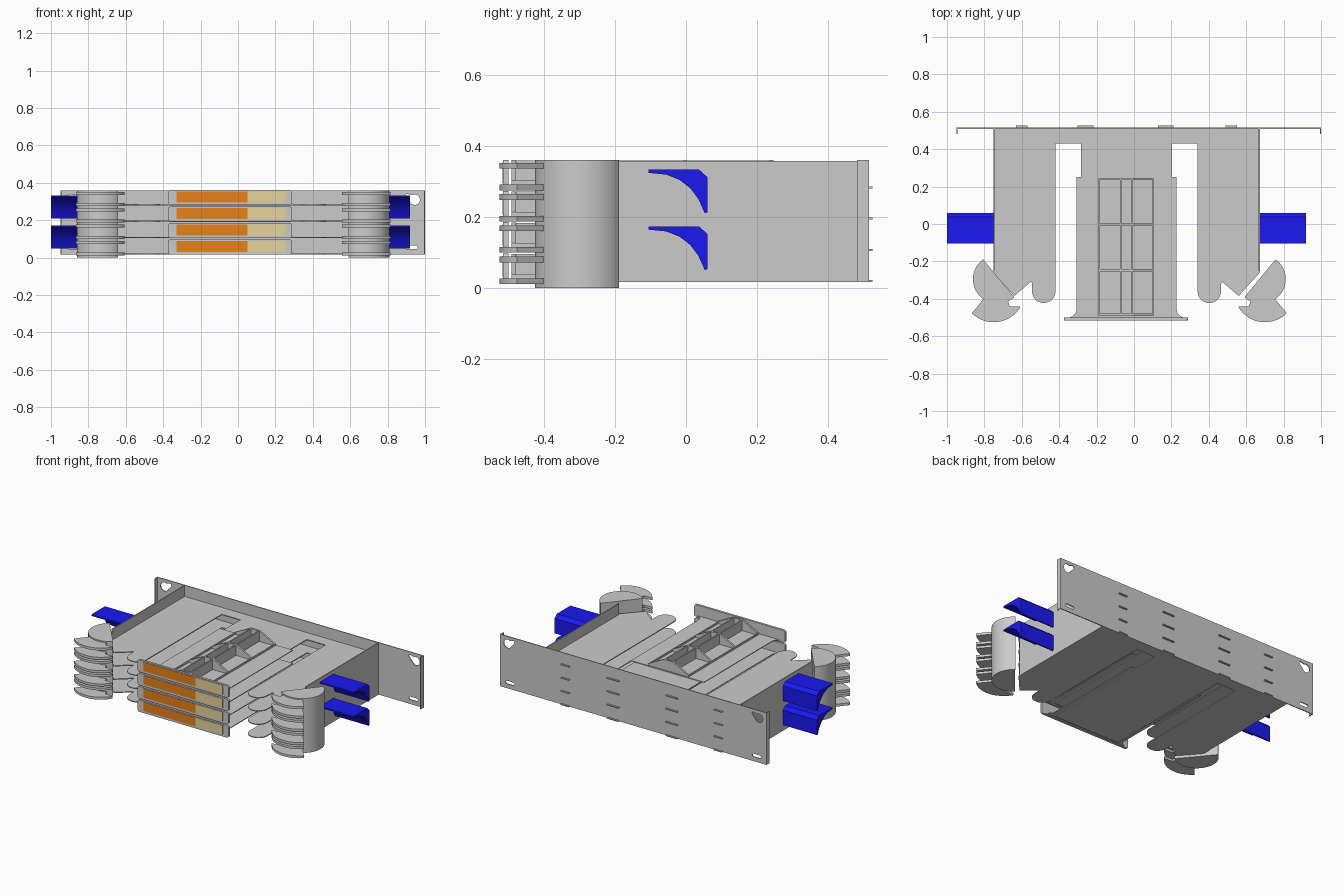
import bpy, bmesh
from math import sin, cos, radians

if "Cube" in bpy.data.objects:
    bpy.data.objects.remove(bpy.data.objects["Cube"])

CX = -0.04       # mirror line of the enclosure
CH = -0.025      # mirror line of the cable guides
PITCH = 0.088
LEVELS = [0.016 + PITCH * i for i in range(4)]
T = 0.006        # sheet thickness


def material(name, rgb):
    m = bpy.data.materials.new(name)
    m.diffuse_color = (*rgb, 1)
    m.use_nodes = True
    m.node_tree.nodes["Principled BSDF"].inputs["Base Color"].default_value = m.diffuse_color
    return m


BLUE = material("blue_plastic", (0.01, 0.01, 0.9))
ORANGE = material("orange_label", (0.8, 0.22, 0.01))
CREAM = material("cream_label", (0.8, 0.66, 0.32))


def arc(x, y, r, a0, a1, n=16):
    return [(x + r * cos(radians(a0 + (a1 - a0) * i / n)),
             y + r * sin(radians(a0 + (a1 - a0) * i / n))) for i in range(n + 1)]


def prism(name, pts, spans, axis='z', mat=None, smooth=False):
    """Extrude a 2D outline along an axis, once per (start, end) span."""
    put = {'z': lambda p, q, t: (p, q, t), 'y': lambda p, q, t: (p, t, q),
           'x': lambda p, q, t: (t, p, q)}[axis]
    bm = bmesh.new()
    for a, b in spans:
        lo = [bm.verts.new(put(p, q, a)) for p, q in pts]
        hi = [bm.verts.new(put(p, q, b)) for p, q in pts]
        bm.faces.new(lo)
        bm.faces.new(hi)
        for i in range(len(pts)):
            j = (i + 1) % len(pts)
            bm.faces.new((lo[i], lo[j], hi[j], hi[i]))
    bmesh.ops.recalc_face_normals(bm, faces=bm.faces)
    me = bpy.data.meshes.new(name)
    bm.to_mesh(me)
    bm.free()
    ob = bpy.data.objects.new(name, me)
    bpy.context.collection.objects.link(ob)
    if mat:
        me.materials.append(mat)
    if smooth:
        bpy.ops.object.select_all(action='DESELECT')
        bpy.context.view_layer.objects.active = ob
        ob.select_set(True)
        bpy.ops.object.shade_smooth_by_angle(angle=radians(35))
    return ob


def rect(x0, x1, y0, y1):
    return [(x0, y0), (x1, y0), (x1, y1), (x0, y1)]


def rounded(x0, x1, y0, y1, r, n=4):
    return (arc(x0 + r, y0 + r, r, 180, 270, n) + arc(x1 - r, y0 + r, r, 270, 360, n)
            + arc(x1 - r, y1 - r, r, 0, 90, n) + arc(x0 + r, y1 - r, r, 90, 180, n))


def side(pts, s, c=CX):
    return [(c + s * u, y) for u, y in pts]


def symmetric(half):
    """Close a half outline given from the centre line outwards and round."""
    return side(half, 1) + side(half[::-1], -1)


# Back mounting panel with bent end lips and mounting holes
panel = prism("back_panel", rect(-0.95, 1.0, 0.016, 0.36), [(0.509, 0.515)], 'y')
prism("panel_end_lips", rect(0.482, 0.509, 0.016, 0.36), [(-0.95, -0.944), (0.994, 1.0)], 'x')
keyhole = arc(0, 0, 0.028, -155, 120, 20) + [(-0.045, 0.032), (-0.052, 0.02), (-0.045, 0.01)]
slot = rounded(-0.05, 0.015, -0.01, 0.01, 0.0099)
for s, x in ((-1, -0.895), (1, 0.945)):
    for label, shape, z in (("keyhole", keyhole, 0.31), ("slot", slot, 0.055)):
        cut = prism(label + "_cutter", [(x + s * u, z + v) for u, v in shape], [(0.49, 0.53)], 'y')
        cut.hide_render = True
        cut.hide_set(True)
        cut.display_type = 'WIRE'
        mod = panel.modifiers.new(label, 'BOOLEAN')
        mod.object = cut
        mod.operation = 'DIFFERENCE'
        mod.solver = 'EXACT'

# Stacked trays with two slots and rounded prongs
tray = ([(0.2425, -0.485), (0.2425, 0.43), (0.38, 0.43)]
        + arc(0.4425, -0.36, 0.0625, 180, 360, 14)
        + [(0.507, -0.305), (0.6, -0.385), (0.7125, -0.26), (0.7125, 0.51)])
prism("trays", symmetric(tray), [(z, z + T) for z in LEVELS])

# Tray tabs poking through the back panel
for i, (x, w) in enumerate(((-0.6, 0.06), (-0.26, 0.085), (0.17, 0.085), (0.52, 0.06))):
    prism(f"tray_tabs_{i}", rect(x - w / 2, x + w / 2, 0.51, 0.526), [(z, z + T) for z in LEVELS])

# Sliding cassettes: floor, front flange, labels
floor = [(0.2675, 0.25)] + arc(0.3125, -0.455, 0.045, 180, 270, 6) + [(0.3325, -0.5)]
prism("cassette_floors", symmetric(floor), [(z + T, z + T + 0.005) for z in LEVELS])
for i, z in enumerate(LEVELS):
    prism(f"cassette_flange_{i}", rounded(-0.375, 0.29, z + 0.001, z + 0.081, 0.014),
          [(-0.515, -0.5)], 'y')
    prism(f"orange_label_{i}", rect(-0.33, 0.05, z + 0.015, z + 0.074), [(-0.517, -0.51)], 'y', ORANGE)
    prism(f"cream_label_{i}", rect(0.05, 0.25, z + 0.015, z + 0.074), [(-0.517, -0.51)], 'y', CREAM)

    # Sloped ribs and long rails of the connector rack
    b, t = z + T + 0.004, z + 0.08
    prism(f"rack_ribs_{i}", [(-0.19, b), (0.105, b), (0.105, b + 0.012), (-0.008, t), (-0.075, t), (-0.19, b + 0.012)],
          [(y - 0.006, y + 0.006) for y in (-0.485, -0.247, -0.003, 0.24)], 'y')
    prism(f"rack_rails_{i}", rect(-0.485, 0.24, b, t - 0.001),
          [(-0.075, -0.067), (-0.016, -0.008)], 'x')
    prism(f"rack_edges_{i}", rect(-0.485, 0.24, b, b + 0.012), [(-0.19, -0.183), (0.098, 0.105)], 'x')

# Left and right parts
hub = arc(0.705, -0.295, 0.131, 54, -133, 32)
fin = arc(0.725, -0.36, 0.165, -45, -150, 20) + [(0.64, -0.44), (0.655, -0.39), (0.77, -0.39)]
handle = [(-0.105, 0.333), (0.037, 0.333), (0.06, 0.312), (0.06, 0.213), (0.053, 0.21)]
handle += [(0.035, 0.25), (0.012, 0.281), (-0.018, 0.304), (-0.055, 0.319), (-0.105, 0.324)]
fin_z = [z + d for z in LEVELS for d in (-0.005, 0.056)]
for s, label in ((-1, "left"), (1, "right")):
    prism(label + "_side_wall", side(rect(0.7065, 0.7125, -0.25, 0.51), s), [(0.016, 0.358)])
    prism(label + "_cable_guide", side(hub, s, CH), [(0.0, 0.36)], smooth=True)
    prism(label + "_guide_fins", side(fin, s, CH), [(z, z + 0.016) for z in fin_z], smooth=True)
    for dz, level in ((0, "upper"), (-0.16, "lower")):
        prism(f"{label}_{level}_handle", [(y, z + dz) for y, z in handle],
              [(CX + s * 0.7125, CX + s * 0.96)], 'x', BLUE, True)
